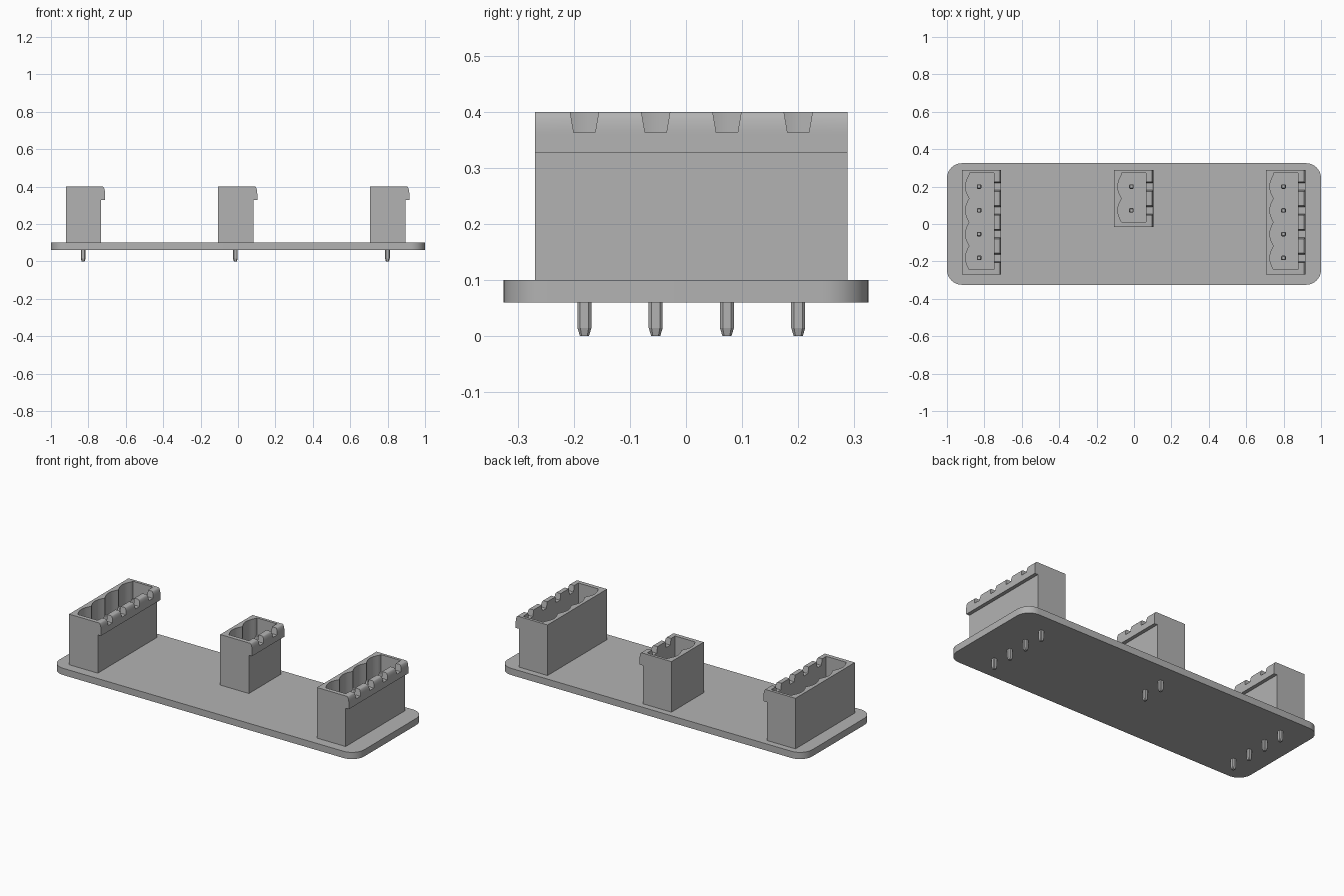
import bpy, bmesh
from math import sin, cos, pi, radians

cube = bpy.data.objects.get("Cube")
if cube:
    bpy.data.objects.remove(cube, do_unlink=True)

grey = bpy.data.materials.new("plain grey")
grey.use_nodes = True
COLOUR = (0.45, 0.45, 0.45, 1)
grey.diffuse_color = COLOUR
grey.node_tree.nodes["Principled BSDF"].inputs["Base Color"].default_value = COLOUR

PITCH = 0.127
BOARD_TOP, TOP, FLOOR = 0.10, 0.40, 0.18
LAST_PIN_Y = 0.20


def add_loft(bm, rings):
    """Closed solid through a list of matching point rings."""
    rows = [[bm.verts.new(p) for p in ring] for ring in rings]
    n = len(rows[0])
    for a, b in zip(rows, rows[1:]):
        for i in range(n):
            j = (i + 1) % n
            bm.faces.new((a[i], a[j], b[j], b[i]))
    bm.faces.new(rows[0][::-1])
    bm.faces.new(rows[-1])


def make_object(name, solids):
    bm = bmesh.new()
    for rings in solids:
        add_loft(bm, rings)
    bmesh.ops.recalc_face_normals(bm, faces=bm.faces[:])
    mesh = bpy.data.meshes.new(name)
    bm.to_mesh(mesh)
    bm.free()
    mesh.materials.append(grey)
    obj = bpy.data.objects.new(name, mesh)
    bpy.context.collection.objects.link(obj)
    return obj


def activate(obj):
    bpy.ops.object.select_all(action='DESELECT')
    obj.select_set(True)
    bpy.context.view_layer.objects.active = obj


def smooth(obj):
    activate(obj)
    bpy.ops.object.shade_smooth_by_angle(angle=radians(30))


def cut(obj, cutter):
    cutter.hide_render = True
    mod = obj.modifiers.new("cut", 'BOOLEAN')
    mod.operation = 'DIFFERENCE'
    mod.solver = 'EXACT'
    mod.object = cutter
    activate(obj)
    bpy.ops.object.modifier_apply(modifier=mod.name)
    bpy.data.objects.remove(cutter, do_unlink=True)


# Circuit board with rounded corners
def board_ring(z, hx=1.0, hy=0.325, r=0.08, steps=10):
    ring = []
    for q, (sx, sy) in enumerate([(1, 1), (-1, 1), (-1, -1), (1, -1)]):
        for i in range(steps + 1):
            a = (q + i / steps) * pi / 2
            ring.append((sx * (hx - r) + r * cos(a), sy * (hy - r) + r * sin(a), z))
    return ring


smooth(make_object("board", [[board_ring(0.06), board_ring(BOARD_TOP)]]))


# Square pin with chamfered edges and tapered ends
def pin_ring(x, y, z, h):
    c = h * 0.6
    pts = [(h, c), (c, h), (-c, h), (-h, c), (-h, -c), (-c, -h), (c, -h), (h, -c)]
    return [(x + dx, y + dy, z) for dx, dy in pts]


def pin_solid(x, y):
    levels = [(0, 0.008), (0.015, 0.0125), (0.32, 0.0125), (0.335, 0.008)]
    return [pin_ring(x, y, z, h) for z, h in levels]


def make_header(label, x, count):
    pins = [LAST_PIN_Y - PITCH * i for i in range(count)]
    y0, y1 = pins[-1] - 0.088, pins[0] + 0.088

    # Housing outline with the rounded lip along one side
    profile = [(-0.092, BOARD_TOP), (0.096, BOARD_TOP), (0.096, 0.327), (0.117, 0.327)]
    for i in range(9):
        a = i / 8 * pi / 2
        profile.append((0.104 + 0.013 * cos(a), 0.36 + 0.04 * sin(a)))
    profile.append((-0.092, TOP))
    housing = make_object(label + "_housing",
                          [[[(x + px, y, pz) for px, pz in profile] for y in (y0, y1)]])

    # Cavity with one scallop behind each pin
    end0, end1 = pins[-1] - PITCH / 2, pins[0] + PITCH / 2 + 0.008
    outline = [(0.079, end0), (0.079, end1), (-0.052, end1)]
    steps = 10
    for y in pins:
        for i in range(steps):
            t = i / steps
            outline.append((-0.052 - 0.021 * sin(pi * t), y + PITCH * (0.5 - t)))
    outline.append((-0.052, end0))
    cavity = make_object("cavity_cutter",
                         [[[(x + px, py, z) for px, py in outline] for z in (FLOOR, TOP + 0.1)]])
    cut(housing, cavity)

    # Tapered slots through the lip
    slots = []
    for y in pins:
        section = [(-0.019, 0.363), (0.019, 0.363), (0.029, 0.42), (-0.029, 0.42)]
        slots.append([[(x + px, y + dy, z) for dy, z in section] for px in (0.05, 0.15)])
    cut(housing, make_object("slot_cutter", slots))
    smooth(housing)

    make_object(label + "_pins", [pin_solid(x, y) for y in pins])


make_header("right_header", -0.828, 4)
make_header("middle_header", -0.014, 2)
make_header("left_header", 0.799, 4)
